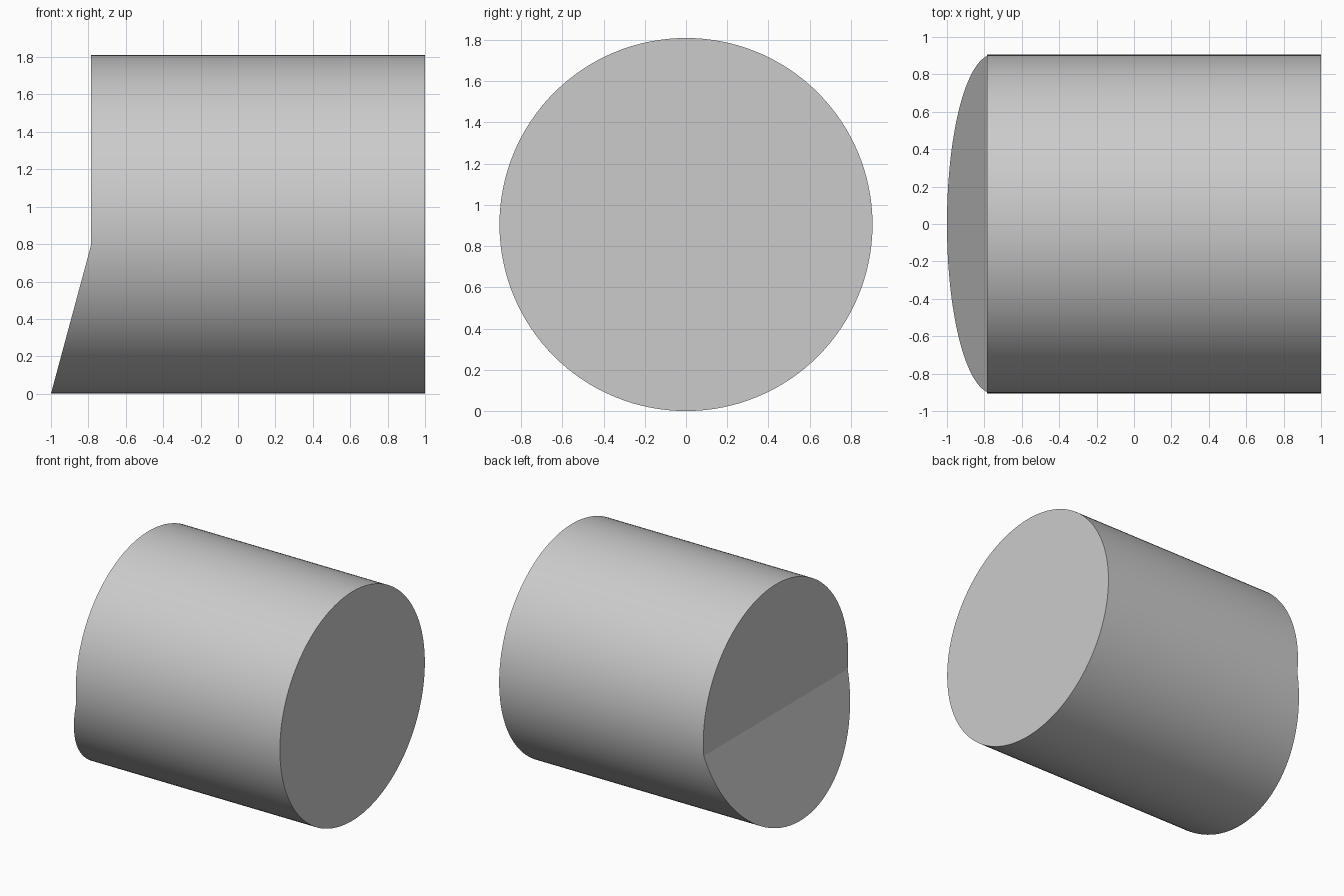
import bpy, bmesh, math
from mathutils import Matrix, Vector

if "Cube" in bpy.data.objects:
    bpy.data.objects.remove(bpy.data.objects["Cube"])

RADIUS = 0.905
RIGHT_X = 1.0        # flat right end
STEP_X = -0.785      # vertical upper half of the left end
TIP_X = -1.0         # lowest point of the slanted lower half
KINK_Z = 0.797       # height where the slant begins

# Horizontal round bar lying along x, resting on z = 0
bm = bmesh.new()
bmesh.ops.create_cone(
    bm, cap_ends=True, cap_tris=False, segments=128,
    radius1=RADIUS, radius2=RADIUS, depth=RIGHT_X - STEP_X,
    matrix=Matrix.Translation(((RIGHT_X + STEP_X) / 2, 0, RADIUS))
    @ Matrix.Rotation(math.pi / 2, 4, 'Y'))
bm.normal_update()

# Split the left cap across at the kink height
cap = next(f for f in bm.faces if f.normal.x < -0.9)
bmesh.ops.bisect_plane(
    bm, geom=[cap] + list(cap.edges) + list(cap.verts), dist=1e-5,
    plane_co=Vector((0, 0, KINK_Z)), plane_no=Vector((0, 0, 1)))

# Pull the lower half of the cap out into the slanted face
for v in bm.verts:
    if abs(v.co.x - STEP_X) < 1e-4 and v.co.z < KINK_Z:
        v.co.x += (TIP_X - STEP_X) * (KINK_Z - v.co.z) / KINK_Z
bmesh.ops.recalc_face_normals(bm, faces=bm.faces)

mesh = bpy.data.meshes.new("slant_cut_cylinder")
bm.to_mesh(mesh)
bm.free()
obj = bpy.data.objects.new("slant_cut_cylinder", mesh)
bpy.context.collection.objects.link(obj)

# Smooth round side, sharp rims and kink
bpy.context.view_layer.objects.active = obj
obj.select_set(True)
bpy.ops.object.shade_smooth_by_angle(angle=math.radians(8))
